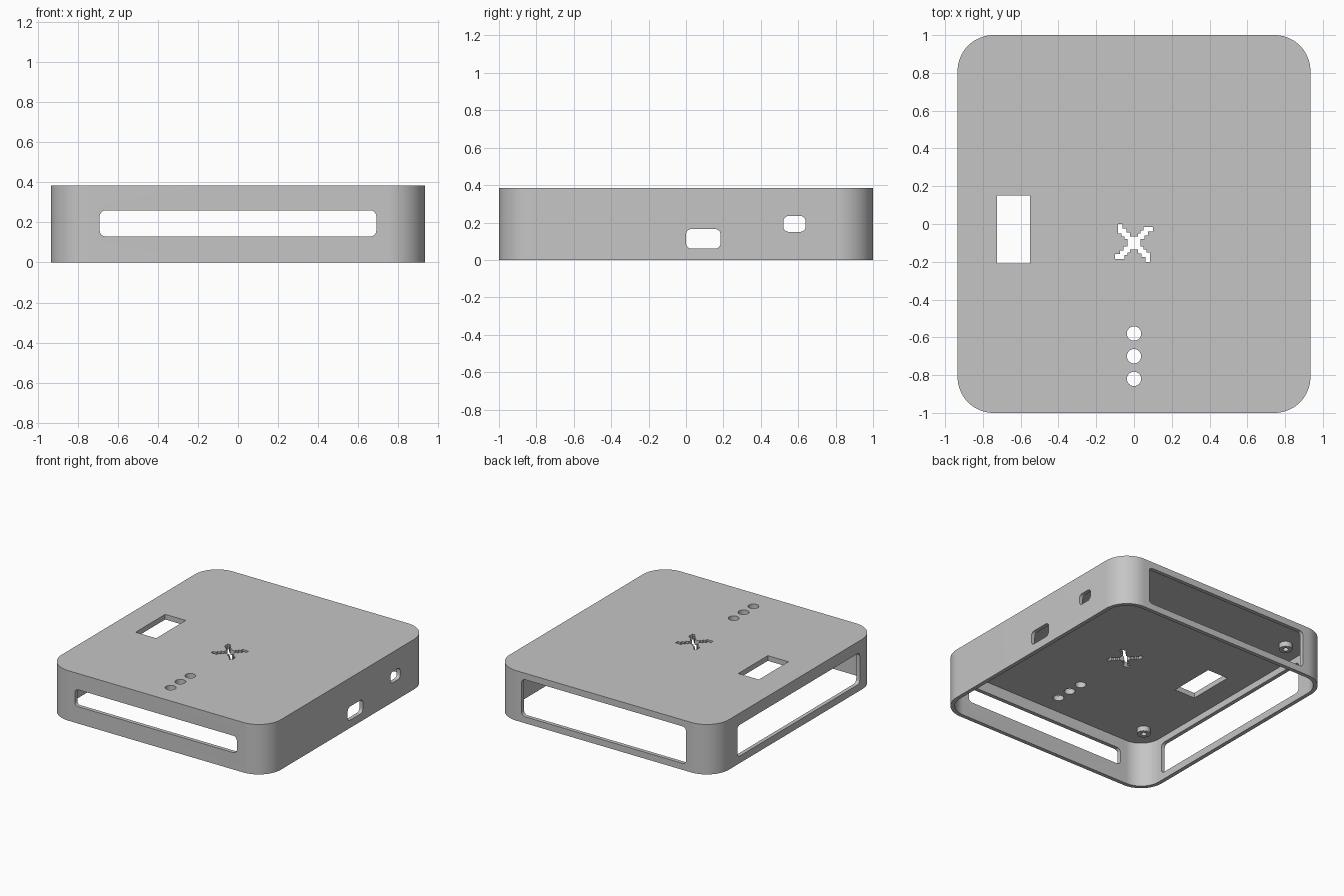
import bpy, bmesh, math
from mathutils import Matrix, Vector

if "Cube" in bpy.data.objects:
    bpy.data.objects.remove(bpy.data.objects["Cube"])

grey = bpy.data.materials.new("plain_grey")
grey.use_nodes = True
colour = (0.56, 0.56, 0.56, 1)
grey.diffuse_color = colour
grey.node_tree.nodes["Principled BSDF"].inputs["Base Color"].default_value = colour

HX, HY, HEIGHT, RADIUS = 0.934, 1.0, 0.385, 0.19
WALL, TOP = 0.03, 0.04
UNDERSIDE = HEIGHT - TOP


def rounded_rect(u0, u1, v0, v1, r, steps=8):
    """Counter-clockwise outline of a rectangle with round corners."""
    corners = [(u1 - r, v1 - r), (u0 + r, v1 - r), (u0 + r, v0 + r), (u1 - r, v0 + r)]
    pts = []
    for i, (cu, cv) in enumerate(corners):
        for s in range(steps + 1):
            a = math.pi / 2 * (i + s / steps)
            pts.append((cu + r * math.cos(a), cv + r * math.sin(a)))
    return pts


def circle(cx, cy, r, n=32):
    return [(cx + r * math.cos(math.tau * i / n), cy + r * math.sin(math.tau * i / n))
            for i in range(n)]


def prism(name, outline, start, end, axis="Z"):
    """Extrude an outline along an axis: Z uses (x, y), X uses (y, z), Y uses (x, z)."""
    place = {"Z": lambda u, v, w: (u, v, w),
             "X": lambda u, v, w: (w, u, v),
             "Y": lambda u, v, w: (u, w, v)}[axis]
    bm = bmesh.new()
    face = bm.faces.new([bm.verts.new(place(u, v, start)) for u, v in outline])
    new = bmesh.ops.extrude_face_region(bm, geom=[face])["geom"]
    shift = Vector(place(0, 0, end - start))
    bmesh.ops.translate(bm, vec=shift, verts=[g for g in new if isinstance(g, bmesh.types.BMVert)])
    bmesh.ops.recalc_face_normals(bm, faces=bm.faces)
    mesh = bpy.data.meshes.new(name)
    bm.to_mesh(mesh)
    bm.free()
    mesh.materials.append(grey)
    obj = bpy.data.objects.new(name, mesh)
    bpy.context.collection.objects.link(obj)
    return obj


def activate(obj):
    bpy.ops.object.select_all(action="DESELECT")
    obj.select_set(True)
    bpy.context.view_layer.objects.active = obj


def cut(target, cutter):
    cutter.hide_render = True
    mod = target.modifiers.new("cut", "BOOLEAN")
    mod.operation, mod.solver, mod.object = "DIFFERENCE", "EXACT", cutter
    activate(target)
    bpy.ops.object.modifier_apply(modifier=mod.name)
    bpy.data.objects.remove(cutter)


def finish(obj):
    activate(obj)
    bpy.ops.object.shade_smooth_by_angle(angle=math.radians(30))


# Hollow cover, open underneath
cover = prism("cover_shell", rounded_rect(-HX, HX, -HY, HY, RADIUS, 16), 0, HEIGHT)
cut(cover, prism("cavity", rounded_rect(-HX + WALL, HX - WALL, -HY + WALL, HY - WALL,
                                        RADIUS - WALL, 16), -0.1, UNDERSIDE))

# Wall openings: axis, outline limits, corner radius, start and end of the cut
openings = [
    ("front_slot", "Y", (-0.69, 0.69, 0.13, 0.26), 0.03, -1.1, -0.9),
    ("back_opening", "Y", (-0.7, 0.7, 0.05, 0.335), 0.03, 0.9, 1.1),
    ("side_opening", "X", (-0.78, 0.71, 0.055, 0.295), 0.03, -1.0, -0.85),
    ("large_port", "X", (0.0, 0.185, 0.06, 0.165), 0.03, 0.85, 1.0),
    ("small_port", "X", (0.52, 0.64, 0.15, 0.235), 0.03, 0.85, 1.0),
]
for name, axis, limits, r, start, end in openings:
    cut(cover, prism(name, rounded_rect(*limits, r), start, end, axis))

# Top window and indicator holes
window = [(-0.725, -0.21), (-0.55, -0.21), (-0.55, 0.15), (-0.725, 0.15)]
cut(cover, prism("window", window, 0.3, 0.5))
for y in (-0.58, -0.70, -0.82):
    cut(cover, prism("indicator_hole", circle(0, y, 0.038), 0.3, 0.5))

# Stepped cross vent: one arm turned four times
arm = [(0.035, -0.02), (0.035, 0.02), (0.055, 0.02), (0.055, 0.04), (0.075, 0.04),
       (0.075, 0.06), (0.1, 0.06), (0.1, 0.085), (0.05, 0.085), (0.05, 0.065),
       (0.035, 0.065), (0.035, 0.05), (0.02, 0.05)]
vent = []
for quarter in range(4):
    turn = Matrix.Rotation(quarter * math.pi / 2, 2)
    for p in arm:
        q = turn @ Vector(p)
        vent.append((q.x, q.y - 0.1))
cut(cover, prism("vent", vent, 0.3, 0.5))
finish(cover)

# Screw bosses under the four corners
for side, sx in (("left", 1), ("right", -1)):
    for end, sy in (("front", -1), ("back", 1)):
        x, y = sx * 0.735, sy * 0.77
        boss = prism(f"{end}_{side}_boss", circle(x, y, 0.047), 0.305, UNDERSIDE + 0.005)
        cut(boss, prism("screw_hole", circle(x, y, 0.02), 0.2, UNDERSIDE - 0.002))
        finish(boss)
